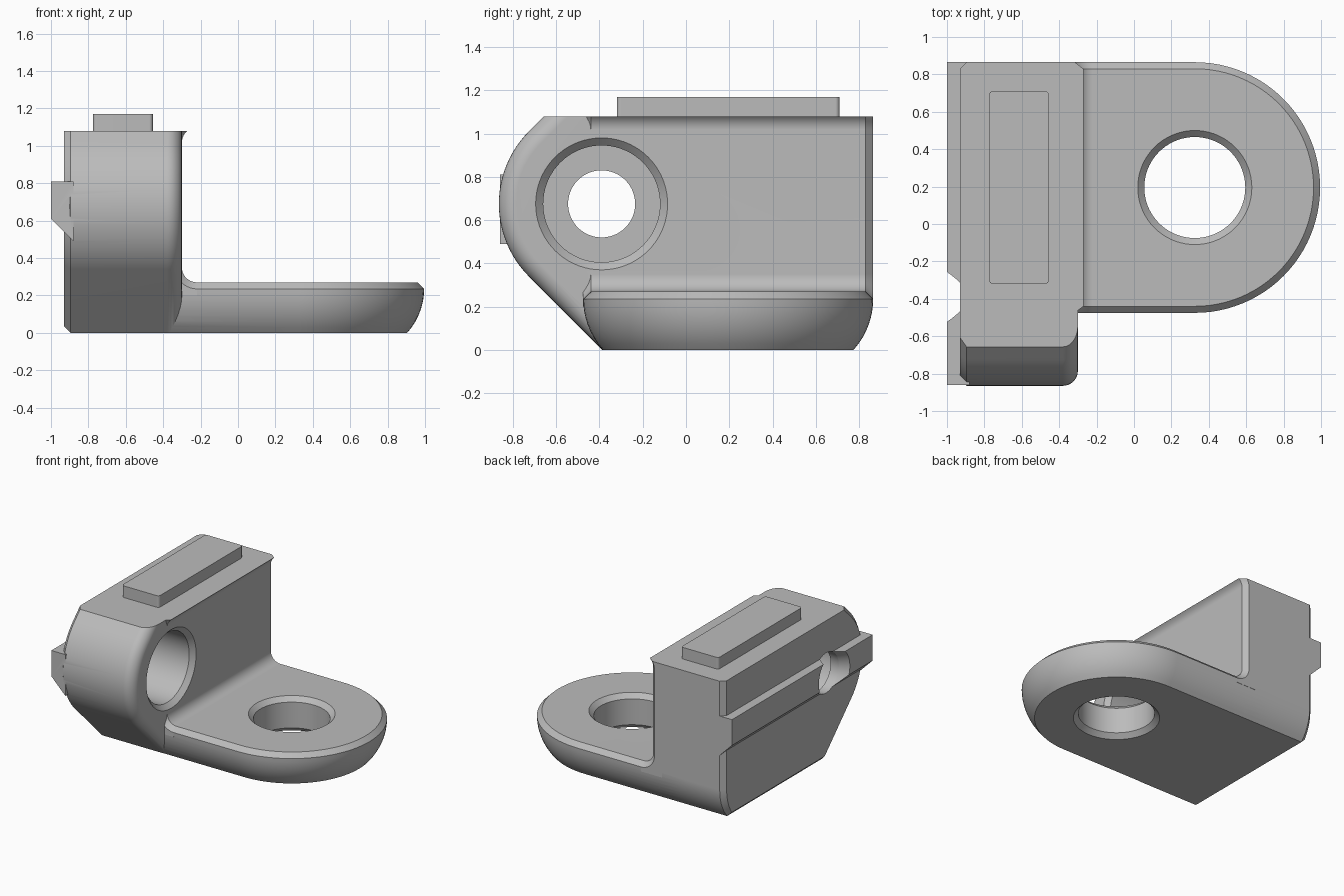
import bpy, bmesh
from math import sin, cos, radians, sqrt, asin, degrees

if "Cube" in bpy.data.objects:
    bpy.data.objects.remove(bpy.data.objects["Cube"])

grey = bpy.data.materials.new("plain_grey")
grey.use_nodes = True
colour = (0.5, 0.5, 0.5, 1)
grey.diffuse_color = colour
grey.node_tree.nodes["Principled BSDF"].inputs["Base Color"].default_value = colour


def loft(name, rings):
    """Solid skinned through rings of equal point count, capped at both ends."""
    bm = bmesh.new()
    loops = [[bm.verts.new(p) for p in ring] for ring in rings]
    n = len(loops[0])
    for a, b in zip(loops, loops[1:]):
        for i in range(n):
            j = (i + 1) % n
            bm.faces.new((a[i], a[j], b[j], b[i]))
    bm.faces.new(loops[0])
    bm.faces.new(loops[-1])
    bmesh.ops.recalc_face_normals(bm, faces=bm.faces)
    me = bpy.data.meshes.new(name)
    bm.to_mesh(me)
    bm.free()
    me.materials.append(grey)
    ob = bpy.data.objects.new(name, me)
    bpy.context.collection.objects.link(ob)
    return ob


def combine(target, tool, operation):
    """Apply a boolean and discard the tool."""
    mod = target.modifiers.new("bool", 'BOOLEAN')
    mod.operation, mod.object, mod.solver = operation, tool, 'EXACT'
    bpy.context.view_layer.objects.active = target
    bpy.ops.object.modifier_apply(modifier=mod.name)
    bpy.data.objects.remove(tool)


def arc(cx, cy, r, start, end, steps):
    return [(cx + r * cos(radians(start + (end - start) * i / steps)),
             cy + r * sin(radians(start + (end - start) * i / steps)))
            for i in range(steps + 1)]


TOP, BACK, FOOT, CH = 1.08, 0.865, 0.27, 0.035
BORE_Y, BORE_Z = -0.39, 0.675
EYE_X, EYE_Y = 0.325, 0.195


def undercut(z):
    """Inward curve of the lower outside edge."""
    h = max(0, FOOT - CH - z)
    return 0.35 - sqrt(0.35 ** 2 - h * h)


# Upright block: rounded nose, chamfered left rim, filleted right front rim
def block_ring(x, front, back, base):
    r = 0.475 - front
    pts = [(BORE_Y + TOP - BORE_Z - r * sqrt(2), TOP)]
    pts += arc(BORE_Y, BORE_Z, r, 135, 225, 24)
    pts.append((BORE_Y + BORE_Z - base - r * sqrt(2), base))
    for i in range(9):
        z = base + (FOOT - CH - base) * i / 8
        pts.append((BACK - back - undercut(z), z))
    pts.append((BACK - back, TOP))
    return [(x, y, z) for y, z in pts]


rings = [block_ring(-0.93, CH, CH, CH), block_ring(-0.895, 0, 0, 0)]
for t in (0, 12, 23, 34.2, 48, 62, 76, 90):
    x = -0.38 + 0.08 * sin(radians(t))
    rings.append(block_ring(x, 0.08 * (1 - cos(radians(t))), max(0, x + 0.335), 0))
body = loft("bracket_body", rings)


# Rounded foot plate
def foot_ring(z, inset):
    r = 0.67 - inset
    pts = [(-0.6, EYE_Y - r)] + arc(EYE_X, EYE_Y, r, -90, 90, 48) + [(-0.6, EYE_Y + r)]
    return [(x, y, z) for x, y in pts]


levels = [(FOOT - CH) * i / 8 for i in range(9)]
foot = loft("foot", [foot_ring(z, undercut(z)) for z in levels] + [foot_ring(FOOT, CH)])
combine(body, foot, 'UNION')


# Concave fillet into the foot and flared lip at the top
def web_ring(y, inset):
    r = 0.08 + inset
    pts = [(-0.22, 0.2), *arc(-0.22, 0.35, r, 270, 180, 10)]
    pts += arc(-0.22, TOP - 0.062, r, 180, 180 - degrees(asin(0.062 / r)), 7)
    pts += [(-0.4, TOP), (-0.4, 0.2)]
    return [(x, y, z) for x, z in pts]


web = loft("web", [web_ring(-0.475, CH), web_ring(-0.44, 0),
                   web_ring(BACK - CH, 0), web_ring(BACK, CH)])
combine(body, web, 'UNION')

# Guide rib on the left-hand outer face
rib_profile = [(-1, 0.61), (-1, 0.81), (-0.88, 0.81), (-0.88, 0.49)]
rib = loft("rib", [[(x, y, z) for x, z in rib_profile] for y in (-0.86, BACK)])
combine(body, rib, 'UNION')


# Raised pad with softened corners
def pad_ring(z):
    pts = []
    for cx, cy, a in ((-0.475, 0.69, 0), (-0.755, 0.69, 90),
                      (-0.755, -0.3, 180), (-0.475, -0.3, 270)):
        pts += arc(cx, cy, 0.02, a, a + 90, 4)
    return [(x, y, z) for x, y in pts]


combine(body, loft("pad", [pad_ring(1.0), pad_ring(1.17)]), 'UNION')

# Stepped bore through the upright
bore = [(-1.01, 0.195), (-0.93, 0.155), (-0.86, 0.155), (-0.86, 0.27),
        (-0.335, 0.27), (-0.29, 0.315)]
combine(body, loft("bore", [[(x, y, z) for y, z in arc(BORE_Y, BORE_Z, r, 0, 355, 71)]
                            for x, r in bore]), 'DIFFERENCE')

# Chamfered eye through the foot
eye = [(-0.01, 0.315), (CH, 0.27), (FOOT - CH, 0.27), (FOOT + 0.01, 0.315)]
combine(body, loft("eye", [[(x, y, z) for x, y in arc(EYE_X, EYE_Y, r, 0, 355, 71)]
                           for z, r in eye]), 'DIFFERENCE')

# Smooth curves, crisp chamfers
bpy.ops.object.select_all(action='DESELECT')
body.select_set(True)
bpy.context.view_layer.objects.active = body
bpy.ops.object.shade_smooth_by_angle(angle=radians(25))
weighted = body.modifiers.new("weighted_normals", 'WEIGHTED_NORMAL')
weighted.keep_sharp = True
